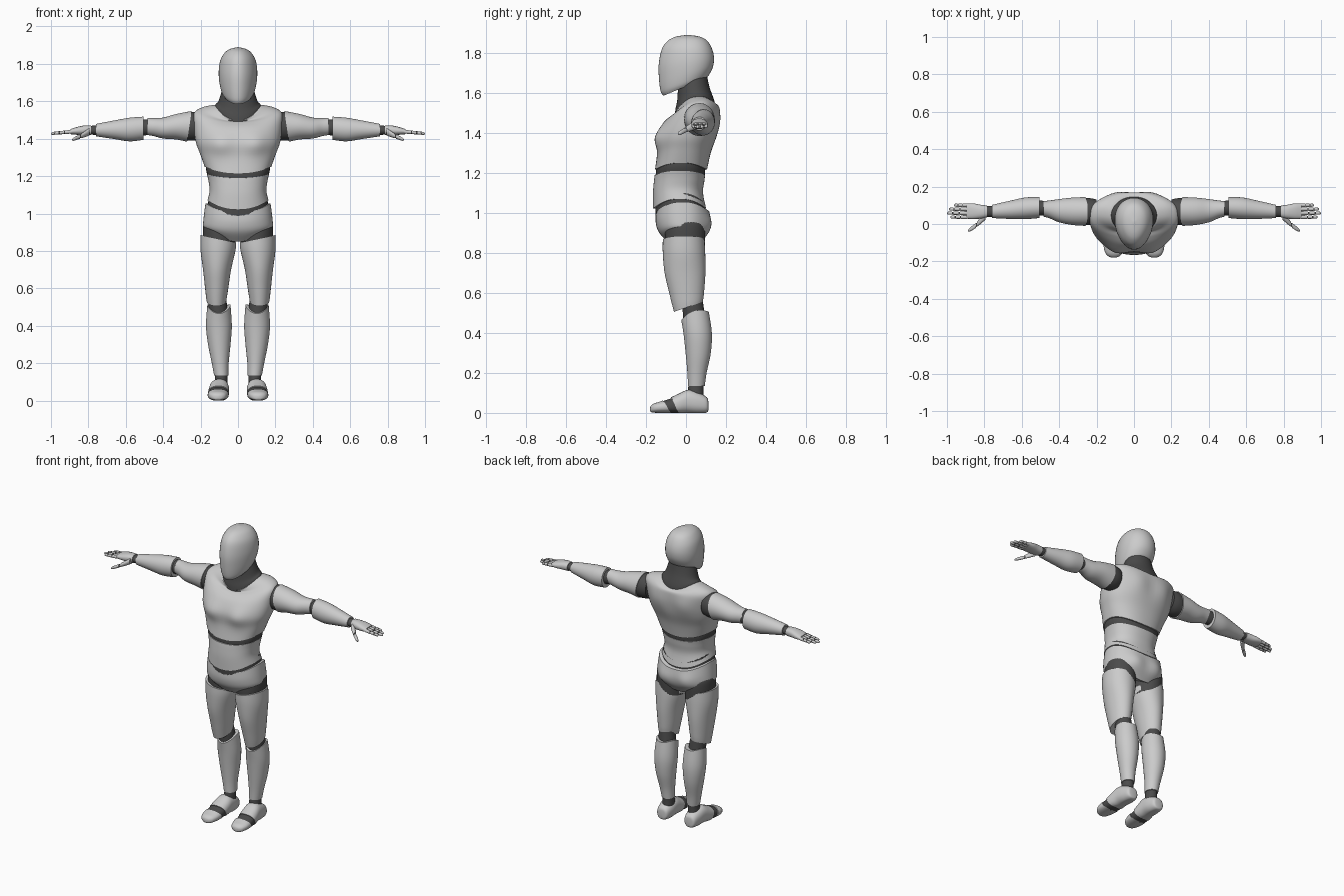
import bpy, bmesh, math


def material(name, v):
    m = bpy.data.materials.new(name)
    m.diffuse_color = (v, v, v, 1)
    return m


SHELL = material("light grey shell", 0.6)
JOINT = material("dark grey joint", 0.07)


def spline(a, b, c, d, t):
    return 0.5 * (2 * b + (c - a) * t + (2 * a - 5 * b + 4 * c - d) * t * t
                  + (3 * b - a - 3 * c + d) * t ** 3)


def loft(name, axis, rings, mat=SHELL, mirror=False, p=1.0, egg=0.0, bumps=(), sides=40, sub=5):
    """Skin rings (t, cu, cv, ru, rv, v tilt, side rise, u tilt) along an axis."""
    rings = [tuple(r) + (0,) * (8 - len(r)) for r in rings]
    dense = []
    for i in range(len(rings) - 1):
        q = [rings[max(0, min(len(rings) - 1, i + k))] for k in (-1, 0, 1, 2)]
        for s in range(sub):
            dense.append([spline(*vals, s / sub) for vals in zip(*q)])
    dense.append(rings[-1])
    place = {"x": lambda t, u, v: (t, u, v),
             "y": lambda t, u, v: (u, t, v),
             "z": lambda t, u, v: (u, v, t)}[axis]
    bm = bmesh.new()
    loops = []
    for t, cu, cv, ru, rv, tv, rise, tu in dense:
        loop = []
        for k in range(sides):
            a = 2 * math.pi * k / sides
            c, s = math.cos(a), math.sin(a)
            c2 = math.copysign(abs(c) ** p, c) * (1 + egg * s)
            s2 = math.copysign(abs(s) ** p, s)
            x, y, z = place(t + tv * s + rise * c * c + tu * c, cu + ru * c2, cv + rv * s2)
            # soft muscle swellings, mirrored in x
            for bx, bz, size, push in bumps:
                if s * push > 0:
                    d = (abs(x) - bx) ** 2 + (z - bz) ** 2
                    y += push * abs(s) * math.exp(-d / size ** 2)
            loop.append(bm.verts.new((x, y, max(z, 0))))
        loops.append(loop)
    for a, b in zip(loops, loops[1:]):
        for k in range(sides):
            j = (k + 1) % sides
            bm.faces.new((a[k], a[j], b[j], b[k]))
    for loop in (loops[0], loops[-1]):
        mid = sum((v.co for v in loop), loop[0].co * 0) / sides
        hub = bm.verts.new(mid)
        for k in range(sides):
            bm.faces.new((loop[k], loop[(k + 1) % sides], hub))
    bmesh.ops.recalc_face_normals(bm, faces=bm.faces)
    me = bpy.data.meshes.new(name)
    bm.to_mesh(me)
    bm.free()
    ob = bpy.data.objects.new(name, me)
    bpy.context.collection.objects.link(ob)
    me.materials.append(mat)
    bpy.ops.object.select_all(action="DESELECT")
    ob.select_set(True)
    bpy.context.view_layer.objects.active = ob
    bpy.ops.object.shade_smooth_by_angle(angle=math.radians(40))
    if mirror:
        ob.modifiers.new("mirror", "MIRROR").use_mirror_merge = False
    return ob


# Head and neck
loft("head", "z", [(1.63, 0, -.005, .075, .108, .045), (1.65, 0, -.005, .088, .122, .042),
                   (1.70, 0, 0, .099, .135, .03), (1.76, 0, .002, .102, .138, .015),
                   (1.82, 0, .005, .093, .125), (1.86, 0, .008, .070, .098),
                   (1.88, 0, .009, .042, .06), (1.889, 0, .01, .004, .006)], egg=.15)
loft("neck", "z", [(1.49, 0, .045, .127, .102, .02, .06), (1.535, 0, .045, .122, .098, .02, .045),
                   (1.60, 0, .037, .104, .08, .03), (1.68, 0, .03, .08, .07, .03)], JOINT)

# Torso shells and the dark bands between them
loft("chest", "z", [(1.215, 0, -.025, .178, .13, 0, .035), (1.30, 0, -.01, .203, .134, 0, .02),
                    (1.38, 0, .003, .225, .148), (1.45, 0, .025, .237, .138, 0, .01),
                    (1.495, 0, .047, .237, .12, .01, .04), (1.512, 0, .057, .19, .107, .018, .055),
                    (1.52, 0, .048, .125, .102, .02, .06)], p=.88,
     bumps=[(.1, 1.37, .06, -.02), (.1, 1.45, .07, .014)], sides=64)
loft("waist_joint", "z", [(1.15, 0, -.03, .155, .12, 0, .03), (1.20, 0, -.028, .17, .123, 0, .03),
                          (1.24, 0, -.025, .17, .123, 0, .03)], JOINT, p=.88)
loft("abdomen", "z", [(1.02, 0, -.032, .163, .133, 0, .05), (1.10, 0, -.04, .152, .125, 0, .02),
                      (1.16, 0, -.034, .157, .126, 0, .01), (1.19, 0, -.03, .166, .126, 0, .02)],
     p=.88, sides=64)
loft("hip_joint", "z", [(.96, 0, -.025, .165, .125, 0, .05), (1.05, 0, -.03, .155, .124, 0, .05)],
     JOINT, p=.88)
loft("pelvis", "z", [(1.005, 0, -.017, .174, .133, 0, .05), (.95, 0, -.015, .183, .136, 0, .035),
                     (.90, 0, -.012, .187, .122, 0, .035), (.85, 0, -.005, .18, .08, 0, .085)],
     p=.88, bumps=[(.085, .94, .055, .015)], sides=64)

# Legs
loft("thigh_joint", "z", [(.82, .1, -.005, .086, .098, 0, 0, .02), (.92, .1, -.005, .088, .1, 0, 0, .02),
                          (.95, .098, -.005, .078, .088, 0, 0, .02)], JOINT, True)
loft("thigh", "z", [(.865, .105, -.012, .095, .104, 0, 0, .02), (.80, .107, -.01, .093, .106),
                    (.70, .112, -.005, .075, .102), (.60, .114, .003, .062, .087),
                    (.555, .115, .008, .056, .078, .012), (.53, .115, .012, .052, .072, .025)],
     mirror=True)
loft("knee_joint", "z", [(.45, .105, .042, .052, .055), (.50, .108, .038, .051, .054),
                         (.56, .112, .032, .046, .052)], JOINT, True)
loft("shin", "z", [(.485, .102, .045, .062, .069, .02, .025), (.40, .102, .058, .069, .071),
                   (.30, .100, .061, .060, .063), (.20, .095, .055, .045, .048),
                   (.135, .09, .052, .038, .042)], mirror=True)
loft("ankle_joint", "z", [(.07, .092, .048, .036, .04), (.11, .09, .048, .034, .039),
                          (.15, .09, .051, .033, .037)], JOINT, True)

# Feet: heel half, flexing band and toe cap
loft("foot", "y", [(.112, .098, .035, .014, .018), (.104, .098, .04, .036, .038),
                   (.06, .098, .05, .048, .053), (.01, .1, .057, .052, .058),
                   (-.03, .103, .046, .055, .048, -.01), (-.055, .105, .038, .056, .04, -.02)],
     mirror=True, p=.85)
loft("foot_band", "y", [(-.05, .105, .037, .053, .037, -.02), (-.105, .107, .028, .052, .028, -.02)],
     JOINT, True, p=.85)
loft("toe_cap", "y", [(-.095, .106, .031, .056, .031, -.02), (-.13, .108, .027, .053, .027, -.008),
                      (-.16, .108, .024, .042, .023), (-.175, .108, .02, .025, .016),
                      (-.18, .108, .018, .006, .006)], mirror=True, p=.85)

# Arms, reaching outward along x
loft("shoulder_joint", "x", [(.2, .065, 1.468, .066, .07), (.235, .066, 1.467, .072, .077),
                             (.28, .067, 1.465, .07, .074)], JOINT, True)
loft("upper_arm", "x", [(.26, .067, 1.466, .077, .082, -.012), (.33, .068, 1.464, .073, .068),
                        (.40, .071, 1.457, .062, .056), (.45, .078, 1.462, .048, .048),
                        (.485, .081, 1.466, .041, .046)], mirror=True)
loft("elbow_joint", "x", [(.46, .084, 1.462, .037, .04), (.53, .087, 1.459, .042, .045)], JOINT, True)
loft("forearm", "x", [(.505, .088, 1.456, .056, .062), (.58, .084, 1.449, .058, .063),
                      (.66, .076, 1.448, .049, .05), (.76, .067, 1.446, .035, .033)], mirror=True)
loft("wrist_joint", "x", [(.74, .067, 1.446, .029, .026), (.80, .067, 1.445, .028, .023)], JOINT, True)

# Hands: palm, thumb and four jointed fingers
loft("palm", "x", [(.785, .067, 1.445, .032, .026), (.82, .066, 1.445, .037, .026),
                   (.86, .068, 1.442, .042, .021), (.895, .069, 1.438, .040, .014)],
     mirror=True, p=.85, sides=24)
loft("thumb_base", "x", [(.795, .042, 1.437, .02, .02), (.82, .018, 1.424, .018, .016),
                         (.84, -.002, 1.414, .013, .012)], mirror=True, sides=16)
loft("thumb_core", "x", [(.83, .005, 1.417, .01, .009), (.86, -.018, 1.405, .009, .008)],
     JOINT, True, sides=12)
loft("thumb_tip", "x", [(.845, -.008, 1.411, .013, .011), (.868, -.024, 1.402, .012, .01),
                        (.882, -.033, 1.396, .008, .007), (.887, -.036, 1.394, .002, .002)],
     mirror=True, sides=16)
for i, tip in enumerate((.982, 1.0, .99, .963)):
    y = .037 + .0212 * i
    start = .885
    span = tip - start
    z = lambda x: 1.438 - .09 * (x - start)
    loft(f"finger_core_{i + 1}", "x", [(start, y, z(start), .0075, .0075),
                                       (tip - .012, y, z(tip - .012), .0065, .0065)],
         JOINT, True, sides=10, sub=1)
    for k, (f0, f1) in enumerate(((.06, .40), .45 and (.46, .70), (.76, .90))):
        a, b = start + span * f0, start + span * f1
        r = .0102 - .0008 * k
        rings = [(a, y, z(a), r, r), (b, y, z(b), r - .0006, r - .0006)]
        if k == 2:
            rings += [(tip - .003, y, z(tip), .006, .006), (tip, y, z(tip), .001, .001)]
        loft(f"finger_{i + 1}_segment_{k + 1}", "x", rings, mirror=True, sides=14, sub=2)
